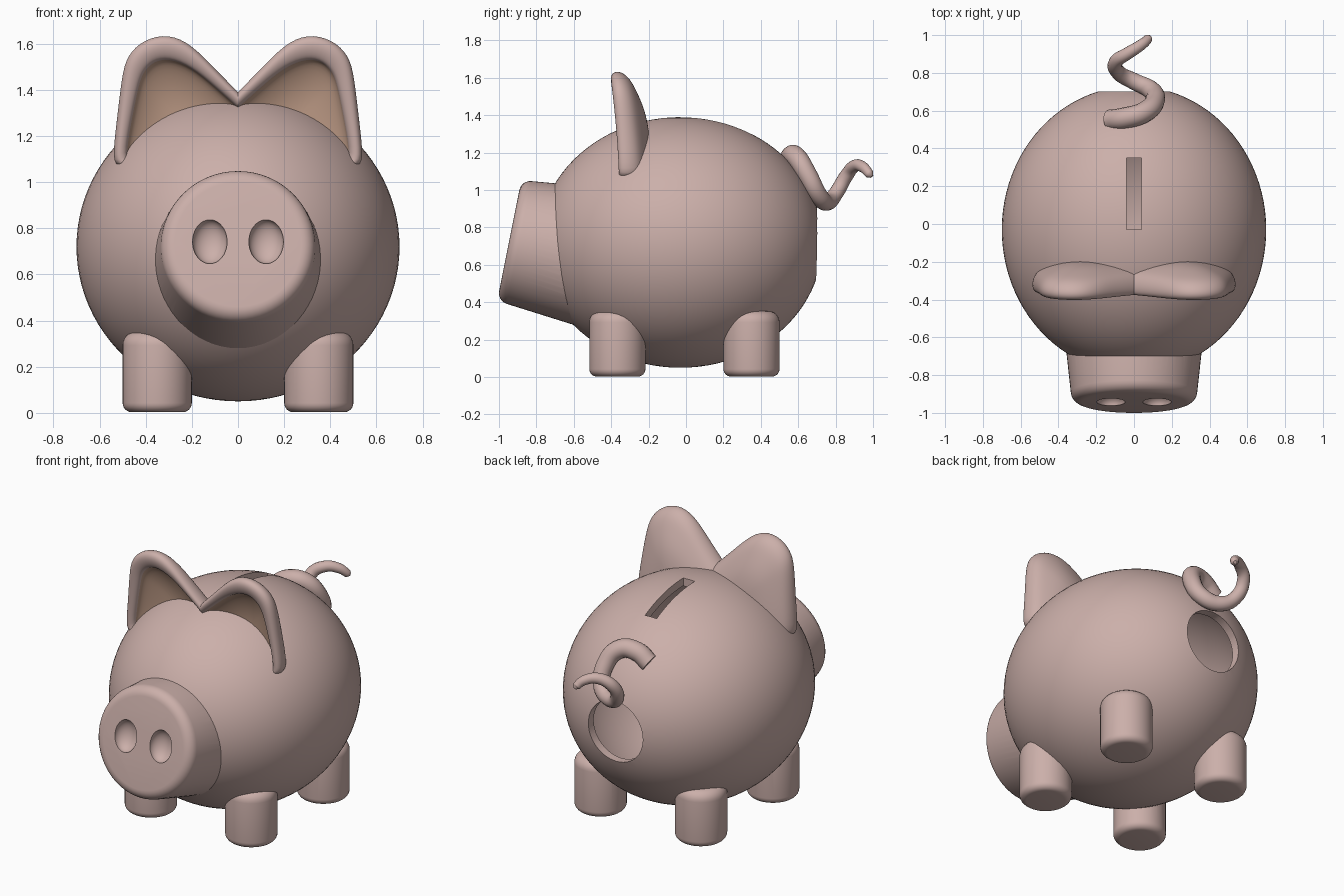
import bpy, bmesh, math
from mathutils import Matrix, Vector

if "Cube" in bpy.data.objects:
    bpy.data.objects.remove(bpy.data.objects["Cube"])


def material(name, rgb):
    m = bpy.data.materials.new(name)
    m.diffuse_color = (*rgb, 1)
    m.use_nodes = True
    m.node_tree.nodes["Principled BSDF"].inputs["Base Color"].default_value = m.diffuse_color
    return m


PINK = material("dusty pink", (0.60, 0.43, 0.40))
TAN = material("inner ear tan", (0.55, 0.35, 0.255))


def finish(bm, name, matrix=Matrix(), mats=(PINK,)):
    bmesh.ops.recalc_face_normals(bm, faces=bm.faces)
    mesh = bpy.data.meshes.new(name)
    bm.to_mesh(mesh)
    bm.free()
    mesh.transform(matrix)
    ob = bpy.data.objects.new(name, mesh)
    bpy.context.collection.objects.link(ob)
    for m in mats:
        mesh.materials.append(m)
    return ob


def ellipsoid(name, centre, radii, base=Matrix(), u=96, v=48):
    bm = bmesh.new()
    bmesh.ops.create_uvsphere(bm, u_segments=u, v_segments=v, radius=1)
    return finish(bm, name, base @ Matrix.Translation(centre) @ Matrix.Diagonal((*radii, 1)))


def skin(bm, rings):
    """Bridge closed rings of equal length and return the face bands."""
    n = len(rings[0])
    return [[bm.faces.new((a[i], a[(i + 1) % n], b[(i + 1) % n], b[i])) for i in range(n)]
            for a, b in zip(rings, rings[1:])]


def lathe(name, profile, matrix, n=48):
    bm = bmesh.new()
    rings = [[bm.verts.new((r * math.cos(i * math.tau / n), r * math.sin(i * math.tau / n), h))
              for i in range(n)] for r, h in profile]
    skin(bm, rings)
    bm.faces.new(rings[0])
    bm.faces.new(rings[-1])
    return finish(bm, name, matrix)


def fillet(r, h, radius, a0, a1, steps=6):
    """Arc of a profile around (r, h), angles in degrees."""
    angles = [math.radians(a0 + (a1 - a0) * i / steps) for i in range(steps + 1)]
    return [(r + radius * math.cos(a), h + radius * math.sin(a)) for a in angles]


def apply(ob, kind, **settings):
    bpy.context.view_layer.objects.active = ob
    m = ob.modifiers.new(kind.lower(), kind)
    for key, value in settings.items():
        setattr(m, key, value)
    bpy.ops.object.modifier_apply(modifier=m.name)


def cut(ob, cutter):
    apply(ob, 'BOOLEAN', operation='DIFFERENCE', solver='EXACT', object=cutter)


def smooth(ob, angle=35):
    bpy.ops.object.select_all(action='DESELECT')
    ob.select_set(True)
    bpy.context.view_layer.objects.active = ob
    bpy.ops.object.shade_smooth_by_angle(angle=math.radians(angle))


# Hollow body with coin slot and rear plug hole
centre = (0, -0.03, 0.72)
body = ellipsoid("body", centre, (0.70, 0.76, 0.67))
cavity = ellipsoid("cavity_cutter", centre, (0.65, 0.71, 0.62))
bm = bmesh.new()
bmesh.ops.create_cube(bm, size=1)
slot = finish(bm, "slot_cutter", Matrix.Translation((0, 0.16, 1.35)) @ Matrix.Diagonal((0.08, 0.38, 0.5, 1)))
hole = lathe("hole_cutter", [(0.19, 0), (0.19, 0.5)],
             Matrix.Translation((0, 0.9, 0.712)) @ Matrix.Rotation(math.pi / 2, 4, 'X'))
for cutter in (cavity, slot, hole):
    cut(body, cutter)
smooth(body)

# Snout: tilted cone with rounded rim and two dents for nostrils
tilt = Matrix.Translation((0, -0.945, 0.73)) @ Matrix.Rotation(math.radians(78.7), 4, 'X')
snout = lathe("snout", [(0.377, -0.45)] + fillet(0.275, -0.06, 0.06, 6, 90), tilt, 64)
nostrils = [ellipsoid("nostril_cutter", (s * 0.122, 0.012, 0.0), (0.075, 0.097, 0.06), tilt, 40, 20)
            for s in (-1, 1)]
for cutter in nostrils + [cavity]:
    cut(snout, cutter)
smooth(snout)

# Legs
leg_profile = fillet(0.11, 0.04, 0.04, -90, 0) + fillet(0.09, 0.29, 0.06, 0, 90)
for side, x in (("left", -0.35), ("right", 0.35)):
    for end, y in (("front", -0.367), ("rear", 0.35)):
        leg = lathe(f"{end}_{side}_leg", leg_profile, Matrix.Translation((x, y, 0.003)))
        cut(leg, cavity)
        smooth(leg)

# Ears: outer and inner outlines (x, z) joined by rings into a thick scooped cup
outer = [(-0.1, 1.29), (0, 1.395), (0.1, 1.495), (0.2, 1.602), (0.3, 1.65), (0.41, 1.625), (0.485, 1.555),
         (0.508, 1.46), (0.527, 1.28), (0.55, 1.09), (0.52, 1.06), (0.3, 1.05), (0.1, 1.1), (-0.1, 1.13)]
inner = [(-0.08, 1.25), (0, 1.325), (0.1, 1.415), (0.2, 1.50), (0.3, 1.54), (0.37, 1.525), (0.415, 1.475),
         (0.435, 1.41), (0.465, 1.26), (0.49, 1.11), (0.47, 1.08), (0.3, 1.10), (0.1, 1.14), (-0.08, 1.17)]
mid = Vector((0.25, 1.27))
# (blend outer to inner, scale about the middle, depth behind the front rim)
steps = [(1, 0.15, 0.175), (1, 0.6, 0.165), (1, 1, 0.13), (0.3, 1, 0.10), (0, 1, 0.05), (0.12, 1, 0.01),
         (0.5, 1, -0.003), (0.95, 1, 0.01), (1, 0.99, 0.03), (1, 0.96, 0.06), (1, 0.55, 0.10), (1, 0.15, 0.11)]
bm = bmesh.new()
rings = []
for blend, scale, depth in steps:
    ring = []
    for o, i in zip(outer, inner):
        p = mid + (Vector(o).lerp(Vector(i), blend) - mid) * scale
        front = -0.36 - 0.05 * max(0, (p.y - 1.1) / 0.54) ** 1.5
        ring.append(bm.verts.new((p.x, front + depth, p.y)))
    rings.append(ring)
bands = skin(bm, rings)
bm.faces.new(rings[0])
bands.append([bm.faces.new(rings[-1])])
for band in bands[8:]:
    for f in band:
        f.material_index = 1
ears = finish(bm, "ears", mats=(PINK, TAN))
apply(ears, 'SUBSURF', levels=2)
apply(ears, 'MIRROR', use_axis=(True, False, False), use_bisect_axis=(True, False, False),
      use_bisect_flip_axis=(False, False, False))
cut(ears, cavity)
smooth(ears, 50)

# Curly tail: tapering tube (x, y, z, radius)
path = [(-0.13, 0.55, 1.12, 0.055), (-0.05, 0.56, 1.175, 0.057), (0.05, 0.59, 1.175, 0.055),
        (0.11, 0.65, 1.08, 0.052), (0.09, 0.71, 0.97, 0.048), (0, 0.755, 0.935, 0.045),
        (-0.08, 0.80, 0.98, 0.04), (-0.095, 0.86, 1.08, 0.037), (-0.03, 0.905, 1.13, 0.033),
        (0.04, 0.95, 1.12, 0.029), (0.075, 0.982, 1.085, 0.024), (0.08, 0.994, 1.073, 0.01)]
curve = bpy.data.curves.new("tail", 'CURVE')
curve.dimensions = '3D'
curve.bevel_depth = 1
curve.bevel_resolution = 6
curve.resolution_u = 8
curve.use_fill_caps = True
spline = curve.splines.new('BEZIER')
spline.bezier_points.add(len(path) - 1)
for point, (x, y, z, r) in zip(spline.bezier_points, path):
    point.co = (x, y, z)
    point.radius = r
    point.handle_left_type = point.handle_right_type = 'AUTO'
curve.materials.append(PINK)
tail = bpy.data.objects.new("tail", curve)
bpy.context.collection.objects.link(tail)
bpy.ops.object.select_all(action='DESELECT')
tail.select_set(True)
bpy.context.view_layer.objects.active = tail
bpy.ops.object.convert(target='MESH')
smooth(bpy.context.view_layer.objects.active, 50)

# Remove the cutters
for helper in [cavity, slot, hole] + nostrils:
    bpy.data.objects.remove(helper)
